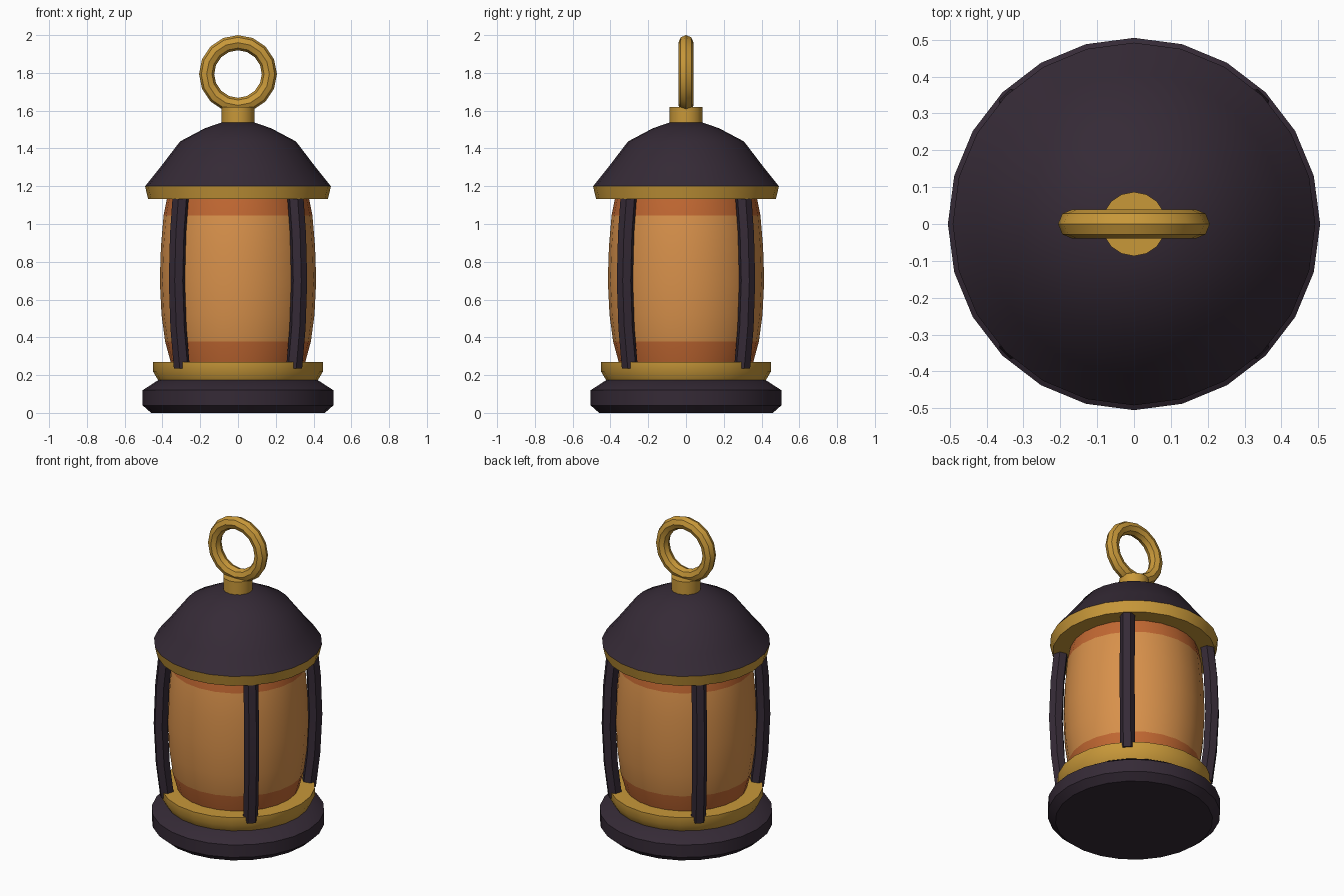
import bpy, bmesh, math
from math import cos, sin, pi

if "Cube" in bpy.data.objects:
    bpy.data.objects.remove(bpy.data.objects["Cube"])


def material(name, rgb):
    # sRGB 0-255 to linear diffuse colour
    m = bpy.data.materials.new(name)
    lin = [((c / 255 + 0.055) / 1.055) ** 2.4 for c in rgb]
    m.diffuse_color = (*lin, 1)
    m.use_nodes = True
    m.node_tree.nodes["Principled BSDF"].inputs["Base Color"].default_value = m.diffuse_color
    return m


DARK = material("dark_iron", (53, 42, 54))
BRASS = material("brass", (200, 152, 57))
GLASS = material("amber_glass", (216, 145, 75))
BAND = material("burnt_orange", (194, 104, 50))


def finish(bm, name, mats, smooth=35):
    bmesh.ops.recalc_face_normals(bm, faces=bm.faces)
    me = bpy.data.meshes.new(name)
    bm.to_mesh(me)
    bm.free()
    for m in mats:
        me.materials.append(m)
    ob = bpy.data.objects.new(name, me)
    bpy.context.collection.objects.link(ob)
    bpy.ops.object.select_all(action='DESELECT')
    ob.select_set(True)
    bpy.context.view_layer.objects.active = ob
    if smooth:
        bpy.ops.object.shade_smooth_by_angle(angle=math.radians(smooth))
    return ob


def skin(bm, rings):
    # join successive rings of points with quads and cap both ends
    rings = [[bm.verts.new(p) for p in r] for r in rings]
    n = len(rings[0])
    for a, b in zip(rings, rings[1:]):
        for i in range(n):
            j = (i + 1) % n
            bm.faces.new((a[i], a[j], b[j], b[i]))
    bm.faces.new(rings[0][::-1])
    bm.faces.new(rings[-1])


def lathe(name, profile, mats, sides=24, rule=None):
    bm = bmesh.new()
    skin(bm, [[(r * cos(2 * pi * i / sides), r * sin(2 * pi * i / sides), z)
               for i in range(sides)] for r, z in profile])
    if rule:
        for f in bm.faces:
            f.material_index = rule(f.calc_center_median().z)
    return finish(bm, name, mats)


# base and lower collar
lathe("base", [(.46, 0), (.505, .04), (.505, .12), (.42, .175)], [DARK])
lathe("lower_collar", [(.423, .173), (.45, .22), (.45, .27)], [BRASS])

# barrel-shaped glass with an orange band at each end
lathe("glass", [(.355, .265), (.386, .378), (.405, .52), (.414, .70),
                (.408, .88), (.394, 1.045), (.376, 1.135)], [GLASS, BAND],
      rule=lambda z: 1 if z < .378 or z > 1.045 else 0)

# roof rim, dome and neck
lathe("roof_rim", [(.476, 1.132), (.492, 1.20)], [BRASS])
lathe("roof", [(.492, 1.20), (.41, 1.302), (.307, 1.437),
               (.175, 1.507), (.085, 1.538)], [DARK])
lathe("neck", [(.087, 1.52), (.087, 1.62)], [BRASS], sides=16)

# four bowed hexagonal bars on the diagonals
bow = [(.42, .235), (.446, .45), (.458, .70), (.449, .95), (.429, 1.15)]
for k, label in enumerate(("back_right", "back_left", "front_left", "front_right")):
    a = pi / 4 + k * pi / 2
    bm = bmesh.new()
    rings = []
    for r, z in bow:
        ring = []
        for i in range(6):
            t = pi / 6 + i * pi / 3
            u, v = r + .044 * cos(t), .044 * sin(t)
            ring.append((u * cos(a) - v * sin(a), u * sin(a) + v * cos(a), z))
        rings.append(ring)
    skin(bm, rings)
    finish(bm, "bar_" + label, [DARK])

# hanging ring, standing upright across x
bpy.ops.mesh.primitive_torus_add(major_segments=16, minor_segments=8,
                                 major_radius=.166, minor_radius=.04,
                                 location=(0, 0, 1.794), rotation=(pi / 2, 0, 0))
ring = bpy.context.object
ring.name = "hanging_ring"
ring.data.materials.append(BRASS)
bpy.ops.object.shade_smooth_by_angle(angle=math.radians(35))
